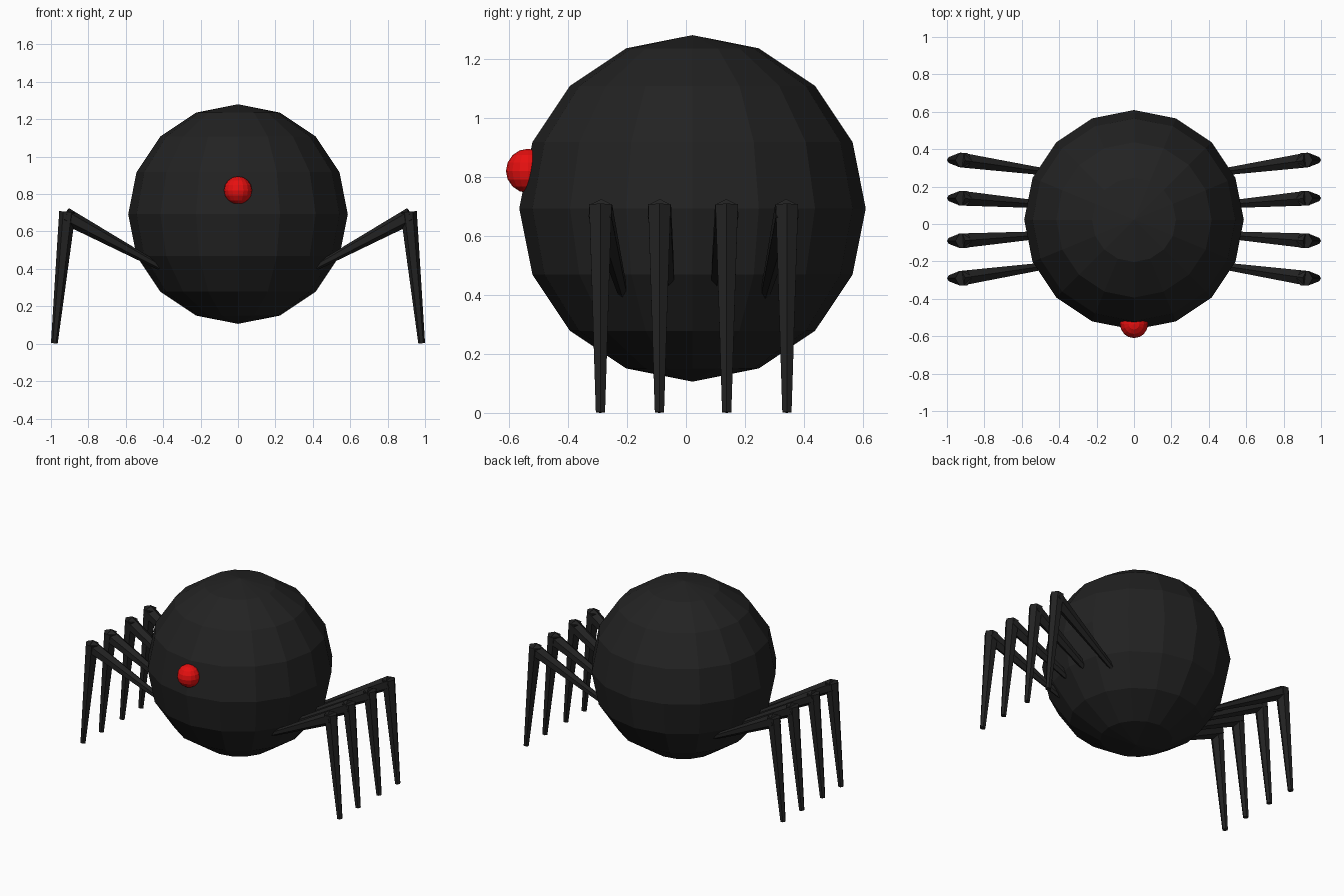
import bpy
from mathutils import Vector

cube = bpy.data.objects.get("Cube")
if cube:
    bpy.data.objects.remove(cube, do_unlink=True)


def make_material(name, colour):
    mat = bpy.data.materials.new(name)
    mat.use_nodes = True
    mat.diffuse_color = colour
    mat.node_tree.nodes["Principled BSDF"].inputs["Base Color"].default_value = colour
    return mat


black = make_material("soft black", (0.016, 0.016, 0.016, 1))
red = make_material("bright red", (0.8, 0.005, 0.005, 1))


def finish(name, mat):
    obj = bpy.context.object
    obj.name = name
    obj.data.materials.append(mat)
    bpy.ops.object.shade_flat()
    return obj


def ball(name, centre, radius, mat):
    bpy.ops.mesh.primitive_uv_sphere_add(segments=16, ring_count=8,
                                         radius=radius, location=centre)
    return finish(name, mat)


def tapered_rod(name, start, end, r_start, r_end, mat):
    """Six-sided tapered rod running from start to end."""
    start, end = Vector(start), Vector(end)
    axis = end - start
    bpy.ops.mesh.primitive_cone_add(
        vertices=6, radius1=r_start, radius2=r_end, depth=axis.length,
        location=(start + end) / 2,
        rotation=axis.to_track_quat('Z', 'Y').to_euler())
    return finish(name, mat)


# Round faceted body and single eye
ball("body", (0, 0.022, 0.693), 0.587, black)
ball("eye", (0, -0.535, 0.82), 0.075, red)

# Four jointed legs per side: knee position and body attachment along y
legs = {"front": (-0.29, -0.21), "mid_front": (-0.09, -0.05),
        "mid_back": (0.138, 0.095), "back": (0.342, 0.265)}

for side, s in (("left", 1), ("right", -1)):
    for place, (y_knee, y_body) in legs.items():
        tapered_rod(f"{place}_{side}_upper_leg", (s * 0.925, y_knee, 0.685),
                    (s * 0.38, y_body, 0.39), 0.045, 0.016, black)
        tapered_rod(f"{place}_{side}_lower_leg", (s * 0.912, y_knee, 0.705),
                    (s * 0.982, y_knee, 0.002), 0.044, 0.018, black)
